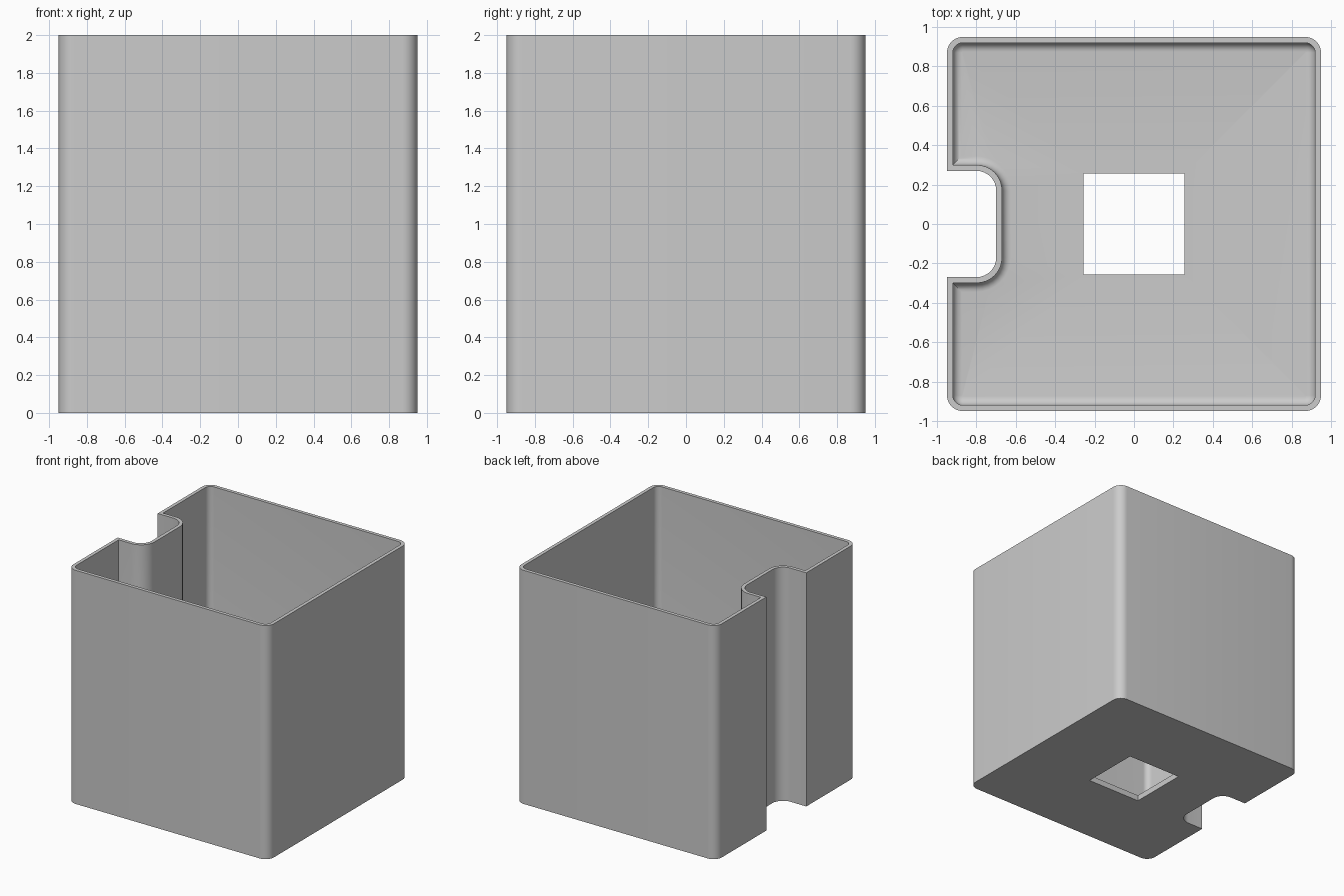
import bpy, bmesh, math

if "Cube" in bpy.data.objects:
    bpy.data.objects.remove(bpy.data.objects["Cube"])

HALF, HEIGHT, WALL, FLOOR = 0.95, 2.0, 0.03, 0.05
CORNER_R = 0.08                                  # outer vertical corners
NOTCH_X, NOTCH_Y, NOTCH_R = -0.70, 0.27, 0.10    # channel in the left side
FILLET = 0.045                                   # inside, wall to floor
HOLE = 0.256
STEPS = 8


def outline(d):
    """Plan outline of the box, moved inward by d, counter-clockwise."""
    a, n, m = HALF - d, NOTCH_Y + d, NOTCH_X + d
    r, q = CORNER_R - d, NOTCH_R + d
    # centre x, centre y, radius, start angle, sweep
    arcs = [(-a + r, -a + r, r, 180, 90), (a - r, -a + r, r, 270, 90),
            (a - r, a - r, r, 0, 90), (-a + r, a - r, r, 90, 90),
            (-a, n, 0, 0, 0),
            (m - q, n - q, q, 90, -90), (m - q, -n + q, q, 0, -90),
            (-a, -n, 0, 0, 0)]
    pts = []
    for cx, cy, r, start, sweep in arcs:
        count = STEPS if sweep else 0
        for i in range(count + 1):
            t = math.radians(start + sweep * i / max(count, 1))
            pts.append((cx + r * math.cos(t), cy + r * math.sin(t)))
    return pts


bm = bmesh.new()


def ring(pts, z):
    return [bm.verts.new((x, y, z)) for x, y in pts]


def bridge(lo, hi):
    for i in range(len(lo)):
        j = (i + 1) % len(lo)
        bm.faces.new((lo[i], lo[j], hi[j], hi[i]))


def fill_between(outer, inner):
    edges = []
    for loop in (outer, inner):
        for i, v in enumerate(loop):
            w = loop[(i + 1) % len(loop)]
            edges.append(bm.edges.get((v, w)) or bm.edges.new((v, w)))
    bmesh.ops.triangle_fill(bm, edges=edges, use_beauty=True)


# outer wall, rim, inner wall and floor fillet
rings = [ring(outline(0), 0), ring(outline(0), HEIGHT), ring(outline(WALL), HEIGHT)]
for i in range(7):
    t = math.radians(90 * i / 6)
    rings.append(ring(outline(WALL + FILLET * (1 - math.cos(t))),
                      FLOOR + FILLET * (1 - math.sin(t))))
for lo, hi in zip(rings, rings[1:]):
    bridge(lo, hi)

# square drain hole through the floor
square = [(-HOLE, -HOLE), (HOLE, -HOLE), (HOLE, HOLE), (-HOLE, HOLE)]
hole_low, hole_high = ring(square, 0), ring(square, FLOOR)
bridge(hole_low, hole_high)
fill_between(rings[0], hole_low)
fill_between(rings[-1], hole_high)
bmesh.ops.recalc_face_normals(bm, faces=bm.faces)

mesh = bpy.data.meshes.new("box_shell")
bm.to_mesh(mesh)
bm.free()
box = bpy.data.objects.new("box_shell", mesh)
bpy.context.collection.objects.link(box)

grey = bpy.data.materials.new("light_grey")
grey.diffuse_color = (0.6, 0.6, 0.6, 1)
grey.use_nodes = True
grey.node_tree.nodes["Principled BSDF"].inputs["Base Color"].default_value = grey.diffuse_color
mesh.materials.append(grey)

bpy.context.view_layer.objects.active = box
box.select_set(True)
bpy.ops.object.shade_smooth_by_angle(angle=math.radians(30))
